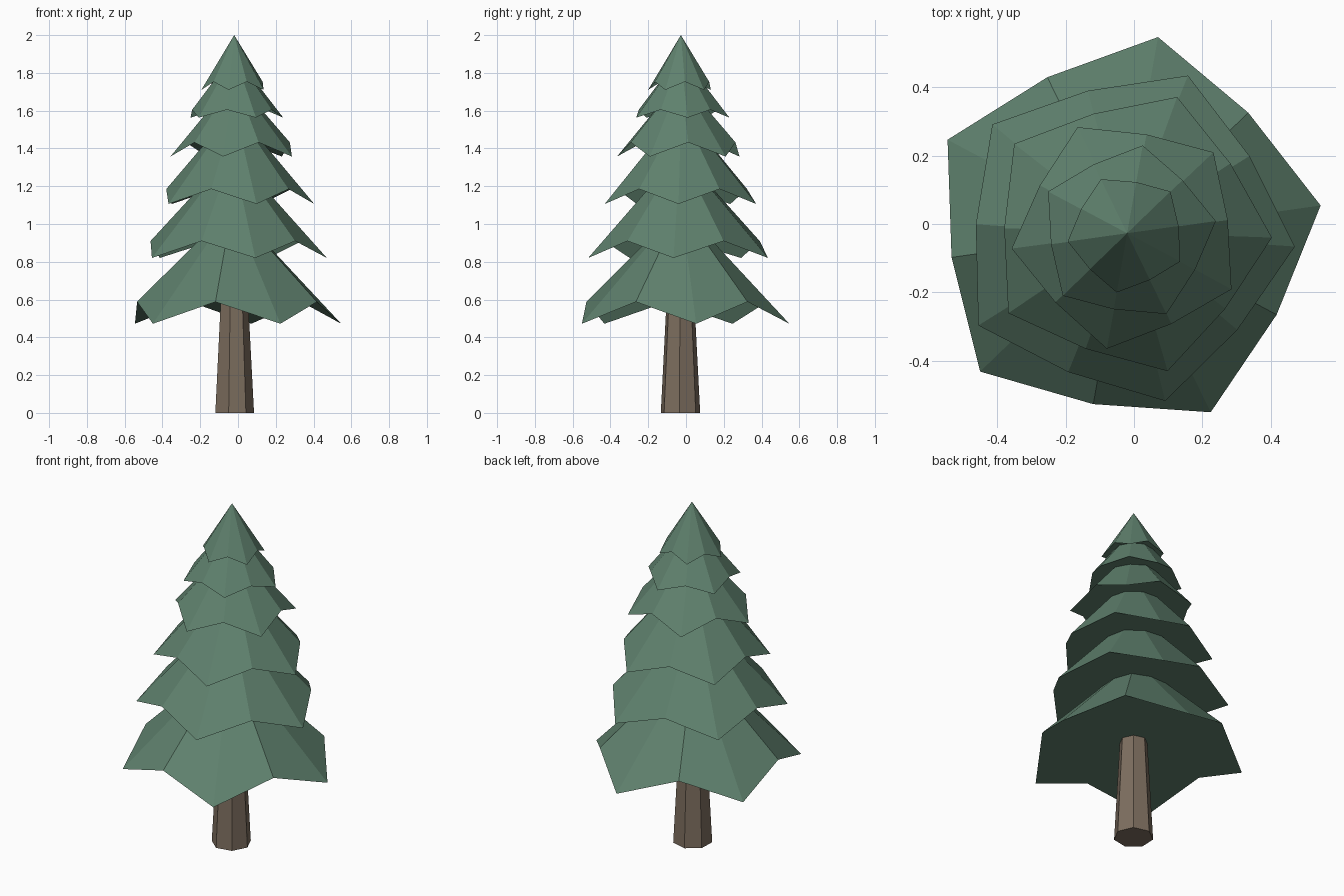
import bpy
import bmesh
from math import cos, sin, radians

cube = bpy.data.objects.get("Cube")
if cube:
    bpy.data.objects.remove(cube, do_unlink=True)


def material(name, rgb):
    mat = bpy.data.materials.new(name)
    mat.use_nodes = True
    colour = (*rgb, 1.0)
    mat.diffuse_color = colour
    bsdf = mat.node_tree.nodes["Principled BSDF"]
    bsdf.inputs["Base Color"].default_value = colour
    bsdf.inputs["Roughness"].default_value = 0.9
    return mat


def point(bm, centre, radius, degrees, z):
    a = radians(degrees)
    return bm.verts.new((centre[0] + radius * cos(a), centre[1] + radius * sin(a), z))


def finish(bm, name, mat):
    mesh = bpy.data.meshes.new(name)
    bm.to_mesh(mesh)
    bm.free()
    mesh.materials.append(mat)
    obj = bpy.data.objects.new(name, mesh)
    bpy.context.collection.objects.link(obj)
    return obj


def branch_tier(name, centre, tip_r, tip_z, notch_r, notch_z, apex_z, phase, mat):
    """Ten-sided cone whose rim alternates between drooping tips and raised notches."""
    bm = bmesh.new()
    rim = []
    for i in range(10):
        r, z = (notch_r, notch_z) if i % 2 else (tip_r, tip_z)
        rim.append(point(bm, centre, r, phase + 36 * i, z))
    apex = point(bm, centre, 0, 0, apex_z)
    for a, b in zip(rim, rim[1:] + rim[:1]):
        bm.faces.new((a, b, apex))
    # Underside: starting at a tip folds the tips down from a level middle
    bm.faces.new(rim[:1] + rim[:0:-1])
    return finish(bm, name, mat)


def tapered_trunk(name, centre, sides, bottom_r, top_r, height, phase, mat):
    bm = bmesh.new()
    low, high = [[point(bm, centre, r, phase + 360 * i / sides, z) for i in range(sides)]
                 for r, z in ((bottom_r, 0), (top_r, height))]
    for i in range(sides):
        j = (i + 1) % sides
        bm.faces.new((low[i], low[j], high[j], high[i]))
    bm.faces.new(low[::-1])
    bm.faces.new(high)
    return finish(bm, name, mat)


green = material("needle green", (0.115, 0.220, 0.155))
brown = material("bark brown", (0.205, 0.156, 0.114))

# Trunk
tapered_trunk("trunk", (-0.022, -0.03), 7, 0.107, 0.07, 0.7, -2, brown)

# Branch tiers, bottom to top:
# centre, tip radius/height, notch radius/height, apex, turn
tiers = [
    ((-0.031, -0.027), 0.583, 0.472, 0.508, 0.588, 1.09, 8),
    ((-0.030, -0.031), 0.502, 0.820, 0.434, 0.910, 1.38, -4),
    ((-0.018, -0.025), 0.422, 1.106, 0.362, 1.185, 1.61, -2),
    ((-0.017, -0.027), 0.344, 1.357, 0.294, 1.432, 1.77, 43.5),
    ((-0.020, -0.028), 0.262, 1.563, 0.225, 1.605, 1.90, 8),
    ((-0.020, -0.027), 0.176, 1.710, 0.152, 1.753, 2.00, 44),
]
for number, tier in enumerate(tiers, 1):
    branch_tier(f"branch_tier_{number}", *tier, green)
